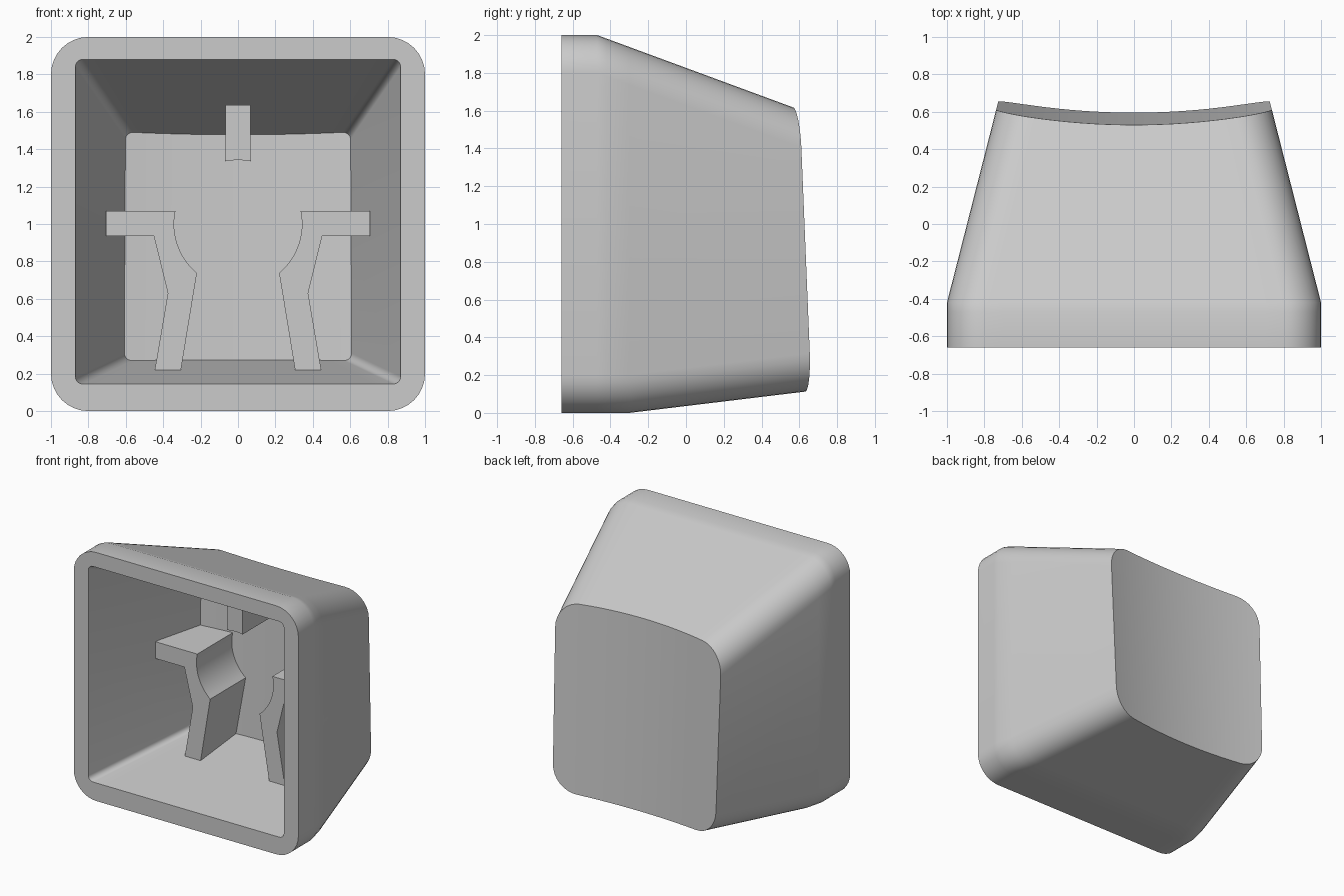
import bpy, bmesh, math

if "Cube" in bpy.data.objects:
    bpy.data.objects.remove(bpy.data.objects["Cube"], do_unlink=True)

grey = bpy.data.materials.new("light grey plastic")
grey.use_nodes = True
colour = (0.6, 0.6, 0.6, 1)
grey.diffuse_color = colour
grey.node_tree.nodes["Principled BSDF"].inputs["Base Color"].default_value = colour

RIM = -0.66          # y of the open rim
STEM = -0.04         # y of the stem's free end


def half_outline(w, low, high, r, arc=8, flat=16):
    """Upper and lower halves of a rounded rectangle, both running right to left."""
    mid = (low + high) / 2
    right = [(w, mid)]
    for i in range(arc + 1):
        a = math.pi / 2 * i / arc
        right.append((w - r + r * math.cos(a), high - r + r * math.sin(a)))
    span = w - r
    top = [(span - 2 * span * i / flat, high) for i in range(1, flat)]
    upper = right + top + [(-x, z) for x, z in reversed(right)]
    lower = [(x, 2 * mid - z) for x, z in upper]
    return upper, lower


def ring_points(section):
    upper, lower = half_outline(*section)
    return upper + lower[-2:0:-1]


def outer(y):
    """Outside section: straight skirt, then four tapered walls."""
    return (1 - 0.255 * max(0, y + 0.42), 0.121 * max(0, y + 0.30),
            2 - 0.369 * max(0, y + 0.47), 0.2)


def inner(y):
    d = y - RIM
    return 0.87 - 0.255 * d, 0.145 + 0.121 * d, 1.88 - 0.369 * d, 0.04


def dish(x, z):
    return 0.60 - 0.043 * z + 0.131 * x * x


def pocket_floor(x, z):
    return 0.42 + 0.02 * (z - 0.9) - 0.11 * x * x


def add_ring(bm, section_at, y):
    return [bm.verts.new((x, y, z)) for x, z in ring_points(section_at(y))]


def end_ring(bm, section_at, surface):
    """Ring lying where the walls meet a curved end surface."""
    verts = []
    for i in range(len(ring_points(section_at(0)))):
        y = 0.5
        for _ in range(8):
            x, z = ring_points(section_at(y))[i]
            y = surface(x, z)
        verts.append(bm.verts.new((x, y, z)))
    return verts


def bridge(bm, a, b):
    n = len(a)
    for i in range(n):
        j = (i + 1) % n
        bm.faces.new((a[i], a[j], b[j], b[i]))


def cap(bm, ring):
    """Close a ring with strips joining the upper edge to the lower edge."""
    n = len(ring)
    h = n // 2
    for i in range(h):
        quad = (ring[i], ring[i + 1], ring[(n - i - 1) % n], ring[(n - i) % n])
        bm.faces.new(list(dict.fromkeys(quad)))


def finish(bm, name):
    bmesh.ops.recalc_face_normals(bm, faces=bm.faces[:])
    mesh = bpy.data.meshes.new(name)
    bm.to_mesh(mesh)
    bm.free()
    mesh.materials.append(grey)
    obj = bpy.data.objects.new(name, mesh)
    bpy.context.collection.objects.link(obj)
    bpy.ops.object.select_all(action="DESELECT")
    obj.select_set(True)
    bpy.context.view_layer.objects.active = obj
    bpy.ops.object.shade_smooth_by_angle(angle=math.radians(35))
    return obj


# Hollow cap: tapered outside, dished end, rim and pocket
bm = bmesh.new()
rings = [add_ring(bm, outer, y) for y in (RIM, -0.47, -0.42, -0.30, -0.22)]
rings.append(end_ring(bm, outer, dish))
pocket = [add_ring(bm, inner, RIM), end_ring(bm, inner, pocket_floor)]
for chain in (rings, pocket, [rings[0], pocket[0]]):
    for a, b in zip(chain, chain[1:]):
        bridge(bm, a, b)
cap(bm, rings[-1])
cap(bm, pocket[-1])
finish(bm, "cap_shell")


def arc_points(start, end, steps):
    """Points on the round socket wall, angles in degrees."""
    angles = [math.radians(start + (end - start) * i / steps) for i in range(steps + 1)]
    return [(0.342 * math.cos(a), 1 + 0.342 * math.sin(a)) for a in angles]


def prism(name, profile):
    bm = bmesh.new()
    front = [bm.verts.new((x, STEM, z)) for x, z in profile]
    back = [bm.verts.new((x, 0.46, z)) for x, z in profile]
    bm.faces.new(front)
    bm.faces.new(back)
    bridge(bm, front, back)
    finish(bm, name)


# Two mirrored stem legs and the upper rib around the socket
leg = arc_points(11.8, -50, 12) + [(0.305, 0.22), (0.445, 0.22), (0.375, 0.63),
                                   (0.45, 0.935), (0.705, 0.935), (0.705, 1.07)]
for name, side in (("left_stem_leg", 1), ("right_stem_leg", -1)):
    prism(name, [(side * x, z) for x, z in leg])
prism("upper_rib", arc_points(101.5, 78.5, 4) + [(0.068, 1.635), (-0.068, 1.635)])
